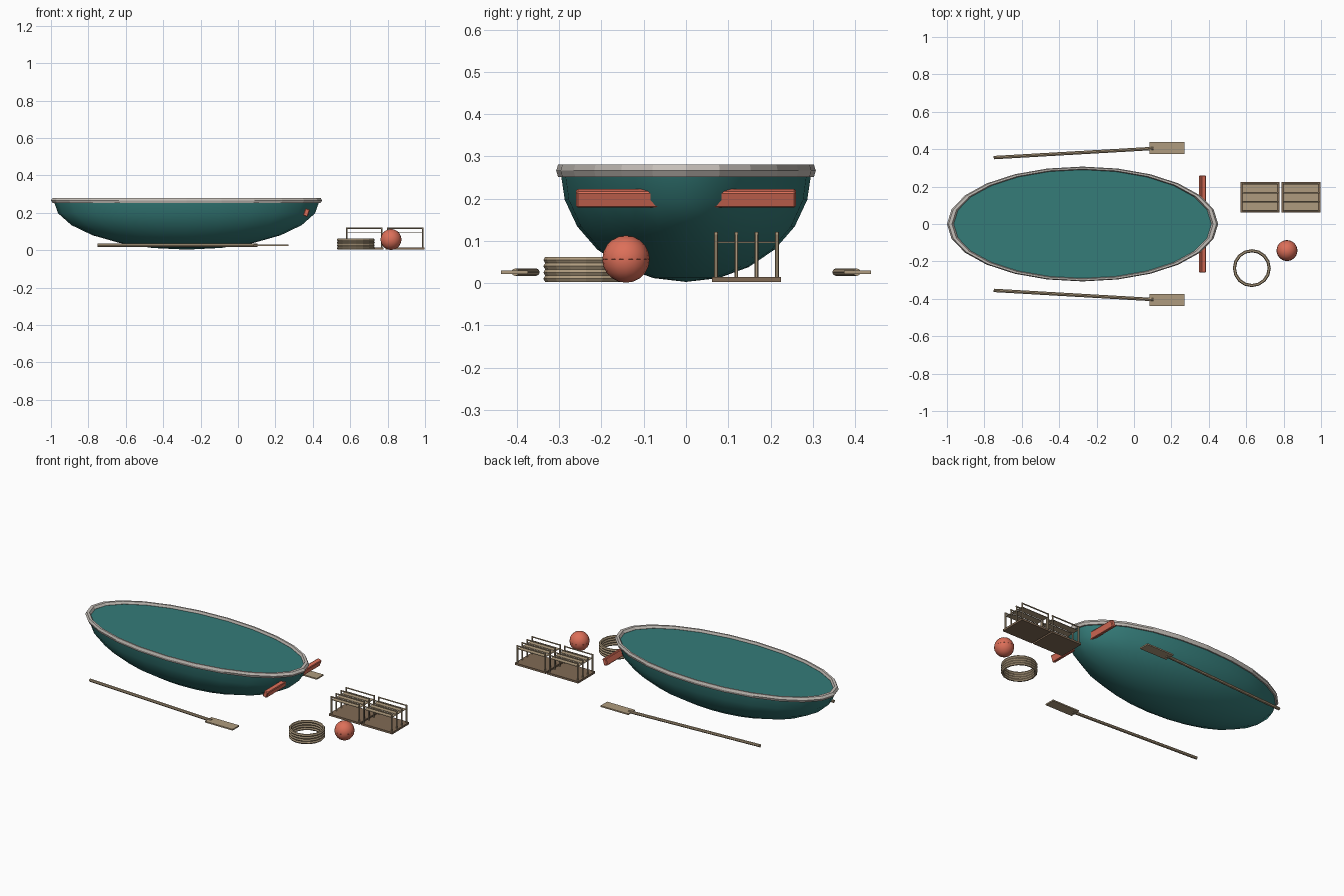
import bpy, bmesh, math
from mathutils import Vector, Matrix

if "Cube" in bpy.data.objects:
    bpy.data.objects.remove(bpy.data.objects["Cube"])


def material(name, rgb):
    m = bpy.data.materials.new(name)
    m.diffuse_color = (*rgb, 1)
    m.use_nodes = True
    m.node_tree.nodes["Principled BSDF"].inputs["Base Color"].default_value = m.diffuse_color
    return m


TEAL = material("teal paint", (0.035, 0.20, 0.19))
GREY = material("pale grey rim", (0.56, 0.52, 0.48))
TAN = material("tan wood", (0.43, 0.33, 0.21))
BROWN = material("brown wood", (0.22, 0.145, 0.09))
CORAL = material("coral orange", (0.72, 0.16, 0.10))


def finish(name, bm, mat, smooth=None):
    bmesh.ops.recalc_face_normals(bm, faces=bm.faces)
    me = bpy.data.meshes.new(name)
    bm.to_mesh(me)
    bm.free()
    me.materials.append(mat)
    ob = bpy.data.objects.new(name, me)
    bpy.context.collection.objects.link(ob)
    if smooth:
        bpy.context.view_layer.objects.active = ob
        bpy.ops.object.select_all(action='DESELECT')
        ob.select_set(True)
        bpy.ops.object.shade_smooth_by_angle(angle=math.radians(smooth))
    return ob


def box(name, lo, hi, mat):
    lo, hi = Vector(lo), Vector(hi)
    bm = bmesh.new()
    bmesh.ops.create_cube(bm, size=1, matrix=Matrix.Translation((lo + hi) / 2) @ Matrix.Diagonal((*(hi - lo), 1)))
    return finish(name, bm, mat)


def rod(name, a, b, r, mat, sides=8):
    a, b = Vector(a), Vector(b)
    bm = bmesh.new()
    rot = (b - a).to_track_quat('Z', 'Y').to_matrix().to_4x4()
    bmesh.ops.create_cone(bm, cap_ends=True, segments=sides, radius1=r, radius2=r, depth=(b - a).length,
                          matrix=Matrix.Translation((a + b) / 2) @ rot)
    return finish(name, bm, mat)


def ring(name, centre, radii, tube, segs, sides, mat):
    # elliptical ring; radii = (x, y), tube = half thickness in (x, y, z)
    bm = bmesh.new()
    rows = []
    for i in range(segs):
        a = 2 * math.pi * i / segs
        row = []
        for j in range(sides):
            t = 2 * math.pi * j / sides
            row.append(bm.verts.new((centre[0] + (radii[0] + tube[0] * math.cos(t)) * math.cos(a),
                                     centre[1] + (radii[1] + tube[1] * math.cos(t)) * math.sin(a),
                                     centre[2] + tube[2] * math.sin(t))))
        rows.append(row)
    for i in range(segs):
        n = rows[(i + 1) % segs]
        for j in range(sides):
            k = (j + 1) % sides
            bm.faces.new((rows[i][j], n[j], n[k], rows[i][k]))
    return finish(name, bm, mat)


# Hull: lower half of an ellipsoid, capped by a flat deck
bm = bmesh.new()
bmesh.ops.create_uvsphere(bm, u_segments=24, v_segments=12, radius=1)
bmesh.ops.delete(bm, geom=[v for v in bm.verts if v.co.z > 0.01], context='VERTS')
bmesh.ops.holes_fill(bm, edges=[e for e in bm.edges if e.is_boundary], sides=0)
bmesh.ops.transform(bm, verts=bm.verts,
                    matrix=Matrix.Translation((-0.275, 0, 0.265)) @ Matrix.Diagonal((0.711, 0.297, 0.262, 1)))
finish("hull", bm, TEAL, 40)

# Rim around the hull
ring("hull_rim", (-0.275, 0, 0.266), (0.707, 0.2985), (0.018, 0.0085, 0.0165), 24, 6, GREY)

# Tilted fender bar across the bow
bm = bmesh.new()
bmesh.ops.create_cube(bm, size=1, matrix=Matrix.Diagonal((0.026, 0.52, 0.041, 1)))
bmesh.ops.bevel(bm, geom=bm.edges[:], offset=0.004, segments=1, affect='EDGES')
bmesh.ops.transform(bm, verts=bm.verts,
                    matrix=Matrix.Translation((0.366, 0, 0.201)) @ Matrix.Rotation(math.radians(20), 4, 'Y'))
finish("bow_fender", bm, CORAL)

# Pair of paddles
for s, side in ((-1, "front"), (1, "back")):
    rod(side + "_paddle_shaft", (-0.75, s * 0.355, 0.026), (0.105, s * 0.404, 0.026), 0.009, TAN)
    ys = sorted((s * 0.374, s * 0.438))
    box(side + "_paddle_blade", (0.083, ys[0], 0.022), (0.27, ys[1], 0.030), TAN)

# Coil of rope
for i in range(4):
    ring(f"rope_coil_{i + 1}", (0.63, -0.236, 0.0105 + i * 0.0148), (0.093, 0.093),
         (0.0085, 0.0085, 0.0085), 16, 6, TAN)

# Round buoy with a thin seam
bm = bmesh.new()
bmesh.ops.create_uvsphere(bm, u_segments=16, v_segments=10, radius=0.056,
                          matrix=Matrix.Translation((0.818, -0.142, 0.057)))
finish("buoy", bm, CORAL, 40)
ring("buoy_seam", (0.818, -0.142, 0.057), (0.0545, 0.0545), (0.0015, 0.0015, 0.0012), 24, 4, CORAL)

# Two crates: base board, corner posts, top rails and thin slats between them
ROWS = [0.071 + 0.048 * i for i in range(4)]
for n, (x0, x1) in enumerate(((0.570, 0.779), (0.789, 0.998)), 1):
    box(f"crate_{n}_base", (x0, 0.061, 0.003), (x1, 0.225, 0.015), BROWN)
    a, b = x0 + 0.011, x1 - 0.011
    for i, y in enumerate(ROWS, 1):
        for k, x in enumerate((a, b), 1):
            rod(f"crate_{n}_post_{i}_{k}", (x, y, 0.012), (x, y, 0.121), 0.0045, TAN, 6)
        rod(f"crate_{n}_rail_{i}", (a - 0.004, y, 0.1175), (b + 0.004, y, 0.1175), 0.0042, TAN, 6)
        if i < 4:
            box(f"crate_{n}_slat_{i}", (a, y + 0.003, 0.0955), (b, y + 0.045, 0.0985), TAN)
